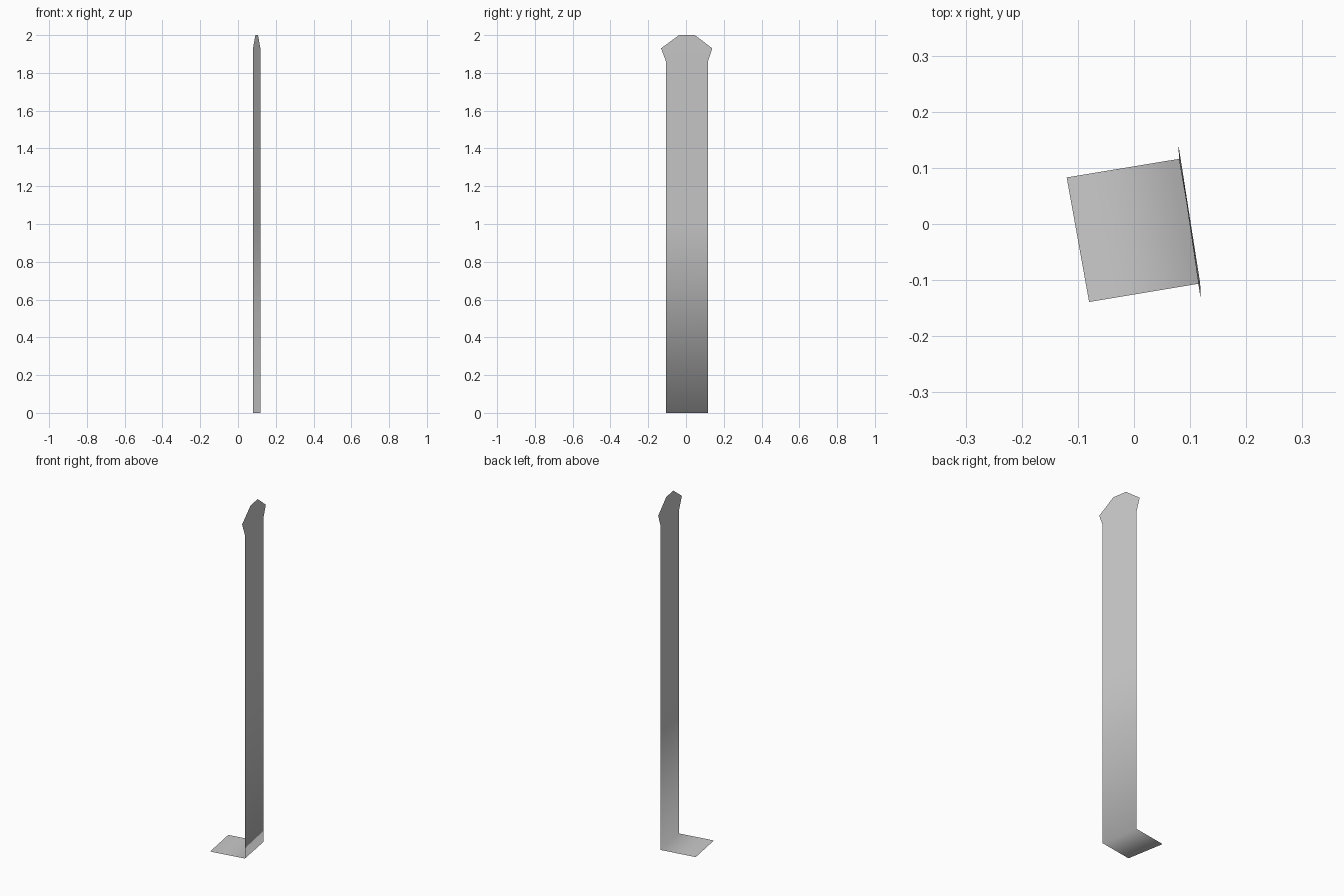
import bpy, bmesh

if "Cube" in bpy.data.objects:
    bpy.data.objects.remove(bpy.data.objects["Cube"])

# Rows of a bent sheet: (centre x, centre y, half width x, half width y, z)
rows = [
    (-0.100, -0.028, -0.020, 0.111, 0.0),    # free end of the foot
    (0.099, 0.005, -0.019, 0.111, 0.0),      # bend
    (0.099, 0.005, -0.019, 0.111, 1.0),      # middle of the blade
    (0.099, 0.005, -0.019, 0.111, 1.86),     # shoulder
    (0.099, 0.0035, -0.0195, 0.1355, 1.93),  # widest part of the tip
    (0.099, 0.005, -0.007, 0.042, 2.0),      # blunt top
]

bm = bmesh.new()
pairs = [[bm.verts.new((x + s * hx, y + s * hy, z)) for s in (-1, 1)]
         for x, y, hx, hy, z in rows]
for (a, b), (c, d) in zip(pairs, pairs[1:]):
    face = bm.faces.new((a, c, d, b))
    face.smooth = True

mesh = bpy.data.meshes.new("bent_blade_sheet")
bm.to_mesh(mesh)
bm.free()
bpy.context.collection.objects.link(bpy.data.objects.new("bent_blade_sheet", mesh))
